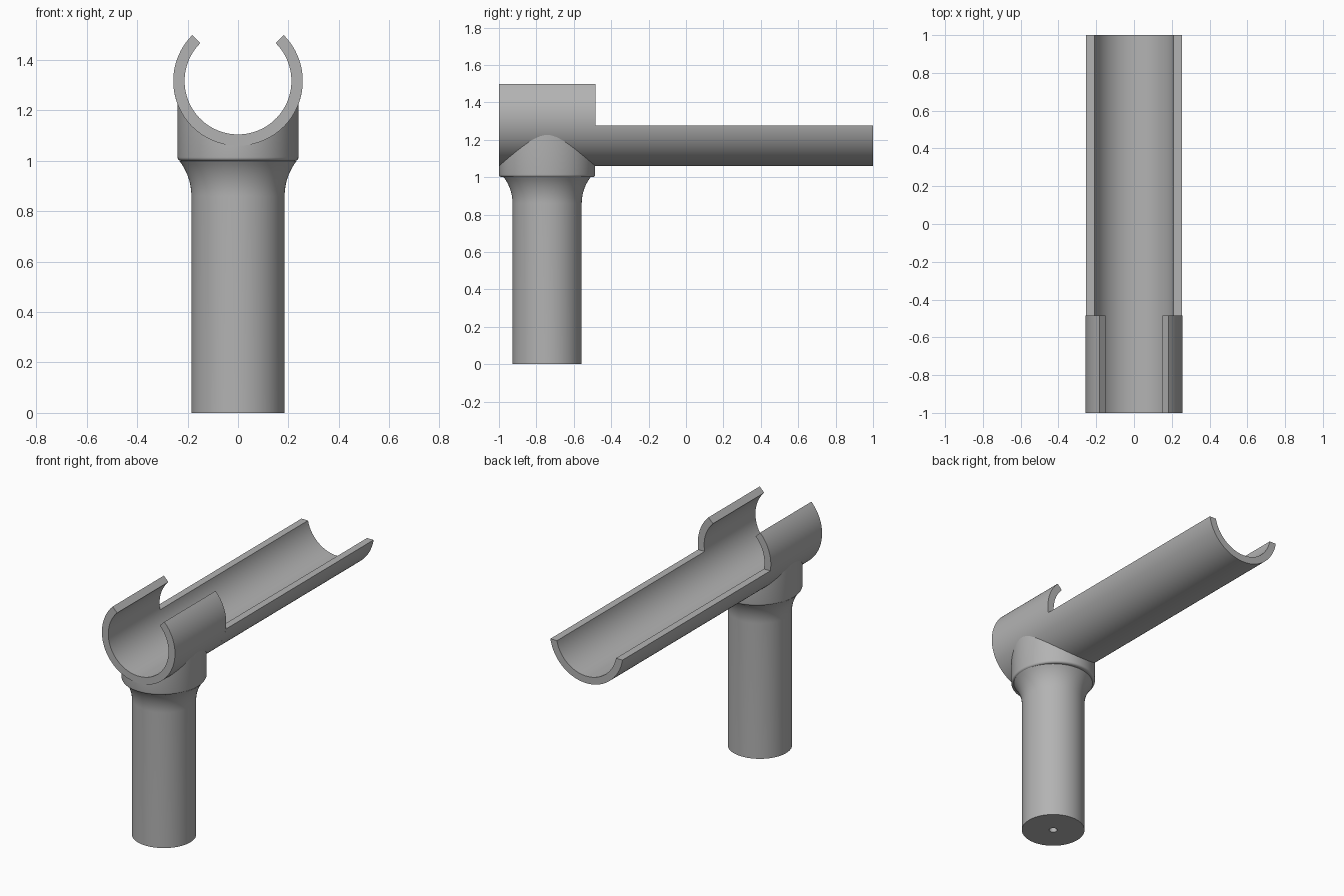
import bpy, bmesh, math

cube = bpy.data.objects.get("Cube")
if cube:
    bpy.data.objects.remove(cube)

grey = bpy.data.materials.new("plain grey")
grey.use_nodes = True
colour = (0.45, 0.45, 0.45, 1)
grey.diffuse_color = colour
grey.node_tree.nodes["Principled BSDF"].inputs["Base Color"].default_value = colour

OUTER, INNER, AXIS_Z = 0.257, 0.212, 1.317
FRONT, COLLAR_END, BACK = -1.0, -0.485, 1.0
POST_Y = (FRONT + COLLAR_END) / 2
SEGMENTS = 96


def finish(name, bm):
    bmesh.ops.recalc_face_normals(bm, faces=bm.faces)
    mesh = bpy.data.meshes.new(name)
    bm.to_mesh(mesh)
    bm.free()
    obj = bpy.data.objects.new(name, mesh)
    obj.data.materials.append(grey)
    bpy.context.collection.objects.link(obj)
    bpy.ops.object.select_all(action='DESELECT')
    obj.select_set(True)
    bpy.context.view_layer.objects.active = obj
    bpy.ops.object.shade_smooth_by_angle(angle=math.radians(35))
    return obj


def bridge(bm, a, b, closed=True):
    n = len(a)
    for i in range(n if closed else n - 1):
        j = (i + 1) % n
        bm.faces.new((a[i], a[j], b[j], b[i]))


def half_pipe(name, y0, y1, outer_rise, inner_rise, steps=64):
    """Open pipe along y; each wall ends at its own angle above horizontal."""
    bm = bmesh.new()
    rows = []
    for radius, rise in ((OUTER, outer_rise), (INNER, inner_rise)):
        for y in (y0, y1):
            row = []
            for i in range(steps + 1):
                a = -math.pi / 2 + (2 * i / steps - 1) * (math.pi / 2 + rise)
                row.append(bm.verts.new((radius * math.cos(a), y, AXIS_Z + radius * math.sin(a))))
            rows.append(row)
    out0, out1, in0, in1 = rows
    for a, b in ((out0, out1), (in0, in1), (out0, in0), (out1, in1)):
        bridge(bm, a, b, closed=False)
    for k in (0, -1):
        bm.faces.new((out0[k], out1[k], in1[k], in0[k]))
    return finish(name, bm)


def ellipse_ring(bm, rx, ry, height):
    """Ring of vertices; height is a number or a function of x."""
    ring = []
    for i in range(SEGMENTS):
        a = 2 * math.pi * i / SEGMENTS
        x, y = rx * math.cos(a), ry * math.sin(a)
        z = height(x) if callable(height) else height
        ring.append(bm.verts.new((x, POST_Y + y, z)))
    return ring


# Clip that grips from below, and the long open trough behind it
half_pipe("clip_ring", FRONT, COLLAR_END, math.pi / 4, math.pi / 4)
DROP = 0.042
half_pipe("trough", COLLAR_END, BACK, -math.asin(DROP / OUTER), -math.asin(DROP / INNER))

# Round post with a blind hole underneath and a flared top
POST_R, FLARE_Z, FLARE_R, SHOULDER_Z = 0.185, 0.86, 0.23, 1.0
profile = [(0.024, 0.5), (0.024, 0), (POST_R, 0), (POST_R, FLARE_Z)]
for i in range(1, 11):
    dz = (SHOULDER_Z - FLARE_Z) * i / 10
    profile.append((POST_R + FLARE_R - math.sqrt(FLARE_R**2 - dz**2), FLARE_Z + dz))
bm = bmesh.new()
rings = [ellipse_ring(bm, r, r, z) for r, z in profile]
for a, b in zip(rings, rings[1:]):
    bridge(bm, a, b)
bm.faces.new(rings[0])
bm.faces.new(rings[-1])
finish("post", bm)

# Slightly oval saddle with a rounded lower edge, ending inside the pipe wall
RX, RY, FILLET, MIDWALL = 0.24, 0.257, 0.014, 0.245


def saddle_top(x):
    return AXIS_Z - math.sqrt(max(MIDWALL**2 - x**2, 0))


bm = bmesh.new()
rings = []
for i in range(6):
    a = math.pi / 2 * i / 5
    inset = FILLET * (1 - math.sin(a))
    rings.append(ellipse_ring(bm, RX - inset, RY - inset, SHOULDER_Z + FILLET * (1 - math.cos(a))))
rings.append(ellipse_ring(bm, RX, RY, saddle_top))
for a, b in zip(rings, rings[1:]):
    bridge(bm, a, b)
bm.faces.new(rings[0])
finish("saddle", bm)
